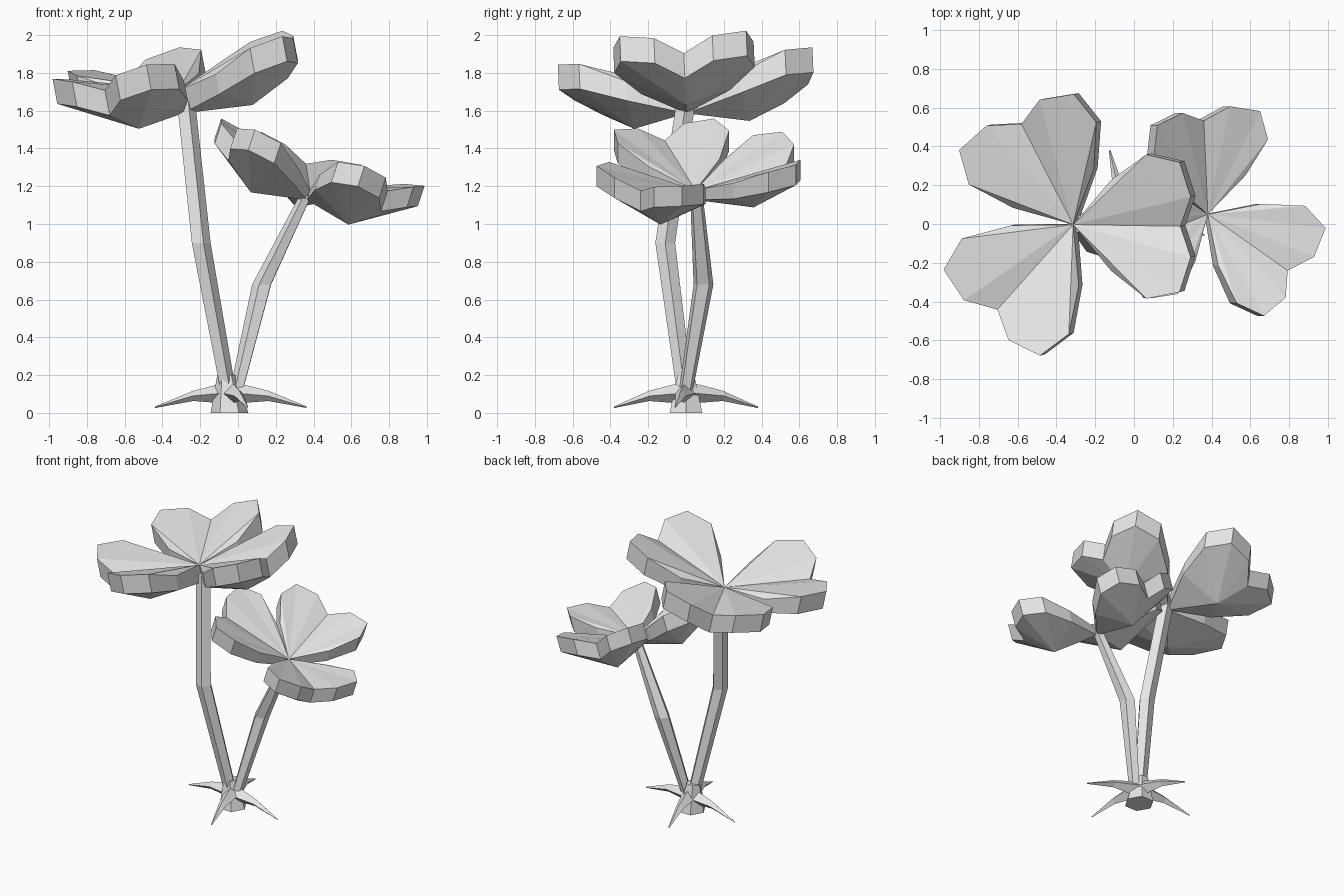
import bpy
import bmesh
from math import sin, cos, pi, radians
from mathutils import Vector, Matrix

cube = bpy.data.objects.get("Cube")
if cube:
    bpy.data.objects.remove(cube)

grey = bpy.data.materials.new("pale_grey")
grey.use_nodes = True
grey.diffuse_color = (0.8, 0.8, 0.8, 1)
grey.node_tree.nodes["Principled BSDF"].inputs["Base Color"].default_value = (0.8, 0.8, 0.8, 1)


def finish(name, bm):
    bmesh.ops.recalc_face_normals(bm, faces=bm.faces)
    mesh = bpy.data.meshes.new(name)
    bm.to_mesh(mesh)
    bm.free()
    mesh.materials.append(grey)
    obj = bpy.data.objects.new(name, mesh)
    bpy.context.collection.objects.link(obj)
    return obj


def loft(name, rings):
    """Skin a list of rings of points, closing both ends."""
    bm = bmesh.new()
    loops = [[bm.verts.new(p) for p in ring] for ring in rings]
    n = len(loops[0])
    for a, b in zip(loops, loops[1:]):
        for i in range(n):
            j = (i + 1) % n
            bm.faces.new((a[i], a[j], b[j], b[i]))
    bm.faces.new(loops[0])
    bm.faces.new(loops[-1])
    return finish(name, bm)


def ring(centre, radius, sides, turn=0.0):
    return [Vector(centre) + radius * Vector((cos(turn + 2 * pi * i / sides),
            sin(turn + 2 * pi * i / sides), 0)) for i in range(sides)]


# Half heart outline: along the leaf, across it, height
HALF = [(0.21, 0.235, 0.13), (0.415, 0.372, 0.24), (0.595, 0.335, 0.268), (0.648, 0.155, 0.24)]
NOTCH = (0.58, 0, 0.165)
OUTLINE = HALF + [NOTCH] + [(u, -v, z) for u, v, z in reversed(HALF)]


def leaf(name, matrix, root_z, keel_z):
    """Heart leaf: fan on top, upright rim, and a keeled underside."""
    bm = bmesh.new()
    root = bm.verts.new((0, 0, root_z))
    under_root = bm.verts.new((0, 0, -0.05))
    keel = bm.verts.new((0.37, 0, keel_z))
    top = [bm.verts.new(p) for p in OUTLINE]
    low = []
    for i, (u, v, z) in enumerate(OUTLINE):
        depth = 0.105 if i in (0, len(OUTLINE) - 1) else 0.135
        low.append(bm.verts.new((u, v, z - depth)))
    for i in range(len(top) - 1):
        bm.faces.new((root, top[i], top[i + 1]))
        bm.faces.new((top[i], low[i], low[i + 1], top[i + 1]))
        bm.faces.new((keel, low[i + 1], low[i]))
    for t, l in ((top[0], low[0]), (top[-1], low[-1])):
        bm.faces.new((root, under_root, l, t))
        bm.faces.new((under_root, keel, l))
    bm.transform(matrix)
    return finish(name, bm)


def head(name, centre, roll, tilt, scale, angles, root_z, keel_z):
    base = (Matrix.Translation(centre) @ Matrix.Rotation(radians(roll), 4, 'X')
            @ Matrix.Rotation(radians(tilt), 4, 'Y') @ Matrix.Scale(scale, 4))
    for i, angle in enumerate(angles):
        leaf(f"{name}_leaf_{i + 1}", base @ Matrix.Rotation(radians(angle), 4, 'Z'),
             root_z, keel_z)


# Leaf heads
head("tall", (-0.3, 0, 1.635), 2.5, -10.7, 1.0, (0, 116, 229), 0.075, -0.075)
head("short", (0.377, 0.05, 1.167), 0, 18.3, 0.84, (-36.5, 97.5, 199.5), 0.015, -0.115)

# Stems
loft("tall_stem", [ring((-0.06, -0.01, 0.14), 0.045, 5),
                   ring((-0.2, -0.11, 0.9), 0.055, 5),
                   ring((-0.28, 0, 1.65), 0.053, 5)])
loft("short_stem", [ring((-0.005, 0, 0.12), 0.038, 5, 0.6),
                    ring((0.13, 0.092, 0.68), 0.055, 5, 0.6),
                    ring((0.36, 0.055, 1.15), 0.035, 5, 0.6)])

# Hexagonal stump
loft("stump", [ring((-0.045, 0, 0), 0.1, 6), ring((-0.06, 0, 0.2), 0.05, 6)])

# Four curved, tapering roots with diamond sections
for k, (angle, length) in enumerate(((-8, 0.405), (103, 0.39), (172, 0.405), (283, 0.39))):
    spin = Matrix.Translation((-0.038, 0, 0)) @ Matrix.Rotation(radians(angle), 4, 'Z')
    sections = []
    for dist, height, size in ((0.03, 0.105, 0.055), (0.2, 0.09, 0.027), (length, 0.03, 0.004)):
        sections.append([spin @ Vector((dist, size * cos(a), height + size * sin(a)))
                         for a in (0, pi / 2, pi, 3 * pi / 2)])
    loft(f"root_{k + 1}", sections)
